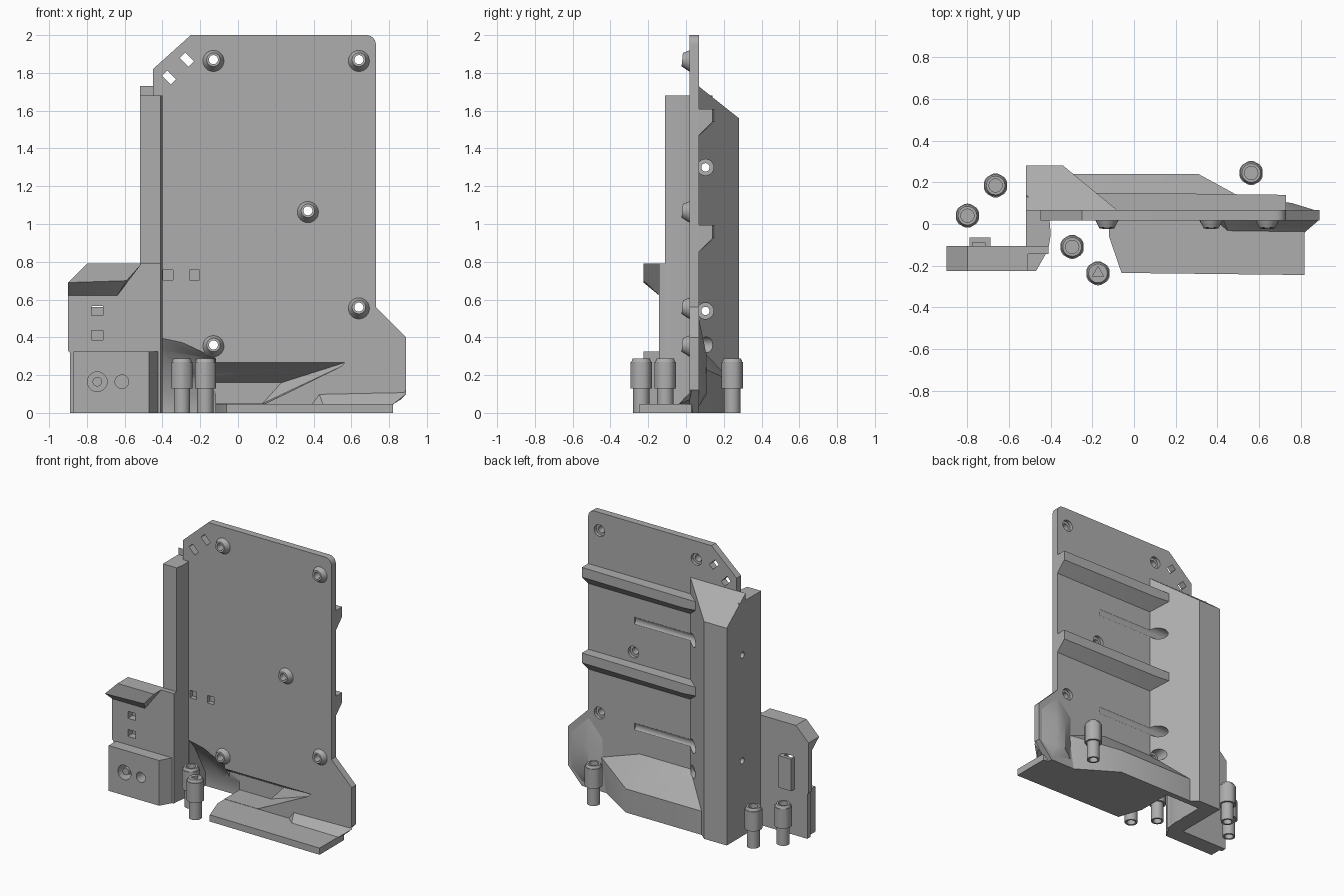
import bpy, bmesh, math
from mathutils import Matrix, Vector

if "Cube" in bpy.data.objects:
    bpy.data.objects.remove(bpy.data.objects["Cube"])

grey = bpy.data.materials.new("plain_grey")
grey.diffuse_color = (0.42, 0.42, 0.42, 1)
grey.use_nodes = True
grey.node_tree.nodes["Principled BSDF"].inputs["Base Color"].default_value = grey.diffuse_color


def finish(bm, name):
    bmesh.ops.recalc_face_normals(bm, faces=bm.faces)
    me = bpy.data.meshes.new(name)
    bm.to_mesh(me)
    bm.free()
    me.materials.append(grey)
    ob = bpy.data.objects.new(name, me)
    bpy.context.collection.objects.link(ob)
    return ob


def hull(name, pts):
    bm = bmesh.new()
    for p in pts:
        bm.verts.new(p)
    res = bmesh.ops.convex_hull(bm, input=bm.verts)
    junk = {v for v in res["geom_interior"] if isinstance(v, bmesh.types.BMVert)}
    bmesh.ops.delete(bm, geom=list(junk), context='VERTS')
    bmesh.ops.dissolve_limit(bm, angle_limit=0.01, verts=bm.verts, edges=bm.edges)
    return finish(bm, name)


def prism(name, pts, axis, a, b):
    """Extrude a 2D outline along an axis from a to b."""
    put = {'x': lambda u, v, w: (w, u, v), 'y': lambda u, v, w: (u, w, v),
           'z': lambda u, v, w: (u, v, w)}[axis]
    bm = bmesh.new()
    f = bm.faces.new([bm.verts.new(put(u, v, a)) for u, v in pts])
    ex = bmesh.ops.extrude_face_region(bm, geom=[f])
    bmesh.ops.translate(bm, vec=put(0, 0, b - a),
                        verts=[g for g in ex["geom"] if isinstance(g, bmesh.types.BMVert)])
    return finish(bm, name)


def box(name, x, y, z):
    return prism(name, [(x[0], y[0]), (x[1], y[0]), (x[1], y[1]), (x[0], y[1])], 'z', *z)


def cone(name, p, q, r1, r2, n=24):
    """Cylinder or cone from p to q."""
    p, q = Vector(p), Vector(q)
    bm = bmesh.new()
    bmesh.ops.create_cone(bm, cap_ends=True, segments=n, radius1=r1, radius2=r2, depth=(q - p).length)
    rot = Vector((0, 0, 1)).rotation_difference(q - p).to_matrix().to_4x4()
    bmesh.ops.transform(bm, matrix=Matrix.Translation((p + q) / 2) @ rot, verts=bm.verts)
    return finish(bm, name)


def boolean(ob, tools, op='DIFFERENCE'):
    for t in tools:
        m = ob.modifiers.new("bool", 'BOOLEAN')
        m.operation, m.solver, m.object = op, 'EXACT', t
        bpy.context.view_layer.objects.active = ob
        bpy.ops.object.modifier_apply(modifier=m.name)


# Main plate with chamfered, rounded outline
outline = [(-0.45, 0), (0.78, 0), (0.89, 0.12), (0.89, 0.4), (0.73, 0.56)]
outline += [(0.68 + 0.05 * math.cos(i * math.pi / 12), 1.95 + 0.05 * math.sin(i * math.pi / 12))
            for i in range(7)]
outline += [(-0.25, 2.0), (-0.45, 1.82)]
plate = prism("main_plate", outline, 'y', 0.018, 0.068)

# Rear block and side column
block = hull("rear_block", [(x, y, z) for x, y, t in
             [(-0.52, 0.28, 1.56), (-0.34, 0.28, 1.56), (-0.08, 0.066, 1.73), (-0.52, 0.066, 1.73)]
             for z in (0, t)])
column = prism("side_column", [(-0.52, -0.11), (-0.41, -0.11), (-0.4, -0.05), (-0.41, 0.07), (-0.52, 0.14)],
               'z', 0, 1.68)

# Rear bulge behind the lower recess
bulge = hull("rear_bulge", [(-0.3, .24, 0), (.31, .24, 0), (.31, .24, .17), (-0.3, .24, .17),
             (-0.4, .06, 0), (.6, .06, 0), (.64, .06, .25), (.32, .06, .36), (-0.4, .06, .36)])

# Lower recess cutters: slanted pocket and open channel
pocket = hull("pocket_cutter", [(-.2, -.02, .29), (.64, -.02, .29), (.15, -.02, .05), (-.2, -.02, .05),
              (-.2, .19, .16), (.23, .19, .16), (.13, .19, .05), (-.2, .19, .05)])
channel = hull("channel_cutter", [(-.4, -.02, .44), (-.12, -.02, .31), (-.4, .08, .32), (-.12, .08, .26),
               (-.4, .2, .1), (-.12, .2, .1)] +
               [(x, y, -.1) for x in (-.4, -.12) for y in (-.02, .2)])
cutters = [pocket, channel]
for ob in (plate, block, bulge):
    boolean(ob, [pocket, channel])

# Mounting bosses on the front, drilled through the plate
for x, z in [(-.13, 1.87), (.64, 1.87), (.37, 1.07), (.64, .56), (-.13, .36)]:
    boss = cone("boss", (x, .03, z - .005), (x, -.02, z), .062, .036)
    hole = cone("hole_cutter", (x, -.1, z), (x, .4, z), .024, .024)
    bore = cone("bore_cutter", (x, .045, z), (x, .4, z), .042, .042)
    boolean(boss, [hole])
    boolean(plate, [hole, bore])
    if z < .4:
        boolean(block, [hole, bore])
        boolean(bulge, [hole, bore])
    cutters += [hole, bore]

# Small windows in the plate
for x, z in [(-.37, .73), (-.23, .73)]:
    c = box("window_cutter", (x - .026, x + .026), (-.1, .05), (z - .027, z + .027))
    boolean(plate, [c])
    cutters.append(c)
for x, z in [(-.365, 1.775), (-.27, 1.87)]:
    d, e = .033, .02
    s = math.sqrt(.5)
    pts = [((u * d + v * e) * s + x, (-u * d + v * e) * s + z)
           for u, v in ((-1, -1), (1, -1), (1, 1), (-1, 1))]
    c = prism("slot_cutter", pts, 'y', -.1, .2)
    boolean(plate, [c])
    cutters.append(c)

# Long sideways drillings with grooves in the plate back
for z in (1.3, .54):
    wide = cone("groove_cutter", (-.42, .103, z), (.36, .103, z), .043, .043)
    thin = cone("drill_cutter", (-.7, .103, z), (0, .103, z), .022, .022)
    boolean(plate, [wide])
    boolean(block, [wide, thin])
    boolean(column, [thin, wide])
    cutters += [wide, thin]

# Horizontal ribs on the back, tapered into the rear block
for z in (1.61, .995):
    hull("back_rib", [(x, y, z + h) for x, k in ((.73, .14), (-.08, .15))
                      for y, h in ((.06, 0), (k, 0), (k, -.07), (.06, -.15))] +
         [(-.2, .15, z), (-.2, .15, z - .06)])

# Foot tray, sloped fillet and thickened wing
prism("foot_tray", [(-.12, .2), (-.12, -.06), (-.06, -.235), (.82, -.245), (.82, .03), (.6, .06), (.3, .2)],
      'z', 0, .048)
hull("tray_fillet", [(.39, .02, .045), (.45, -.035, .045), (.82, -.04, .045), (.86, .02, .07),
                     (.43, .02, .1), (.89, .02, .1), (.89, .03, .12), (.43, .03, .1)])
hull("wing_back", [(.6, .06, .06), (.6, .06, .4), (.7, .11, .1), (.7, .11, .3), (.76, .1, .1),
                   (.76, .1, .3), (.89, .06, .12), (.89, .06, .38), (.73, .06, .54), (.78, .06, .02)])

# Side panel with lower block, hooked lip and rear tab
panel = prism("side_panel", [(-.89, .0), (-.41, 0), (-.41, .79), (-.8, .79), (-.9, .69), (-.9, .33), (-.89, .32)],
              'y', -.143, -.105)
lower = hull("panel_block", [(x, y, z) for z in (0, .325) for x, y in
             ((-.87, -.225), (-.47, -.225), (-.41, -.12), (-.87, -.12))])
tab = box("panel_tab", (-.79, -.69), (-.12, -.065), (.33, .56))
hull("panel_lip", [(-.8, -.225, .79), (-.51, -.225, .79), (-.51, -.12, .79), (-.8, -.12, .79),
                   (-.9, -.225, .69), (-.59, -.225, .7), (-.9, -.12, .69),
                   (-.9, -.14, .62), (-.64, -.14, .62), (-.64, -.12, .62), (-.9, -.12, .62)])
for z in (.54, .41):
    c = box("latch_cutter", (-.775, -.715), (-.3, -.09), (z - .025, z + .025))
    boolean(panel, [c])
    boolean(tab, [c])
    cutters.append(c)
for x, r in ((-.745, .052), (-.615, .036)):
    c = cone("port_cutter", (x, -.3, .165), (x, -.14, .165), r, r)
    boolean(lower, [c])
    cutters.append(c)
cone("port_pin", (-.745, -.21, .165), (-.745, -.13, .165), .025, .025)

# Loose hexagonal standoffs; one has a triangular socket
for x, y, n in [(-.665, .185, 16), (-.8, .04, 16), (-.297, -.11, 16), (-.173, -.237, 3), (.563, .245, 16)]:
    shaft = cone("standoff_shaft", (x, y, 0), (x, y, .15), .043, .043)
    head = cone("standoff_hex", (x, y, .13), (x, y, .27), .064, .064, 6)
    rim = cone("standoff_limit", (x, y, .115), (x, y, .33), .058, .058)
    boolean(head, [rim], 'INTERSECT')
    cap = cone("standoff_cap", (x, y, .265), (x, y, .288), .055, .045)
    low = cone("bore_cutter", (x, y, -.1), (x, y, .12), .03, .03, 16)
    top = cone("socket_cutter", (x, y, .2), (x, y, .4), .032, .032, n)
    boolean(shaft, [low])
    boolean(head, [top])
    boolean(cap, [top])
    cutters += [rim, low, top]

# Remove the cutters and shade the curved faces
for c in cutters:
    bpy.data.objects.remove(c)
for ob in bpy.context.scene.objects:
    ob.select_set(True)
bpy.context.view_layer.objects.active = plate
bpy.ops.object.shade_smooth_by_angle(angle=math.radians(30))
